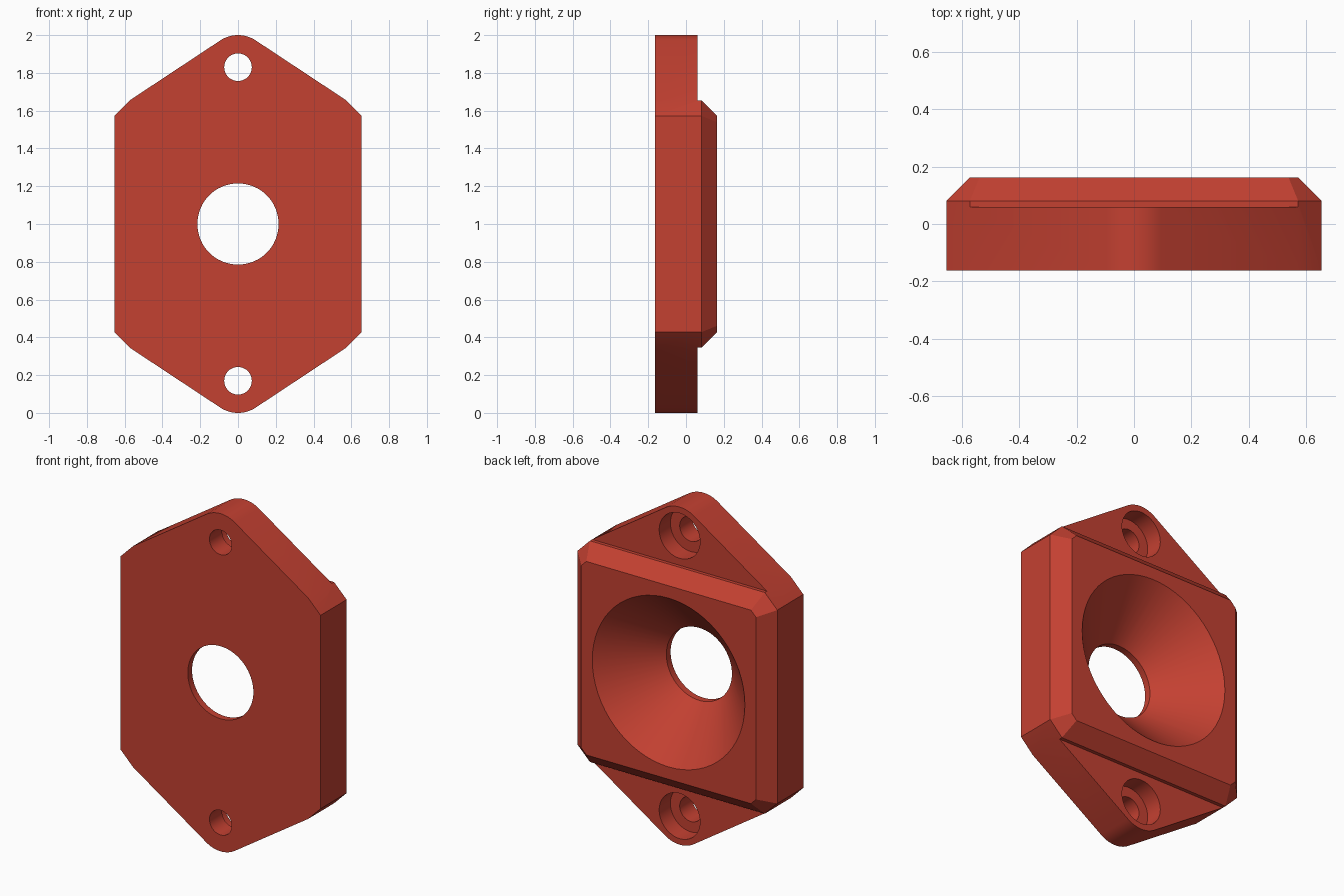
import bpy, bmesh, math

if "Cube" in bpy.data.objects:
    bpy.data.objects.remove(bpy.data.objects["Cube"])

FRONT, BACK, EAR = -0.163, 0.163, 0.06   # depth levels along y
HALF, CH = 0.655, 0.082                  # body half width, chamfer
MID, EAR_Z, EAR_R = 1.0, 0.83, 0.17      # centre height, ear hole offset, ear tip radius

red = bpy.data.materials.new("brick red")
red.diffuse_color = (0.55, 0.052, 0.031, 1)
red.use_nodes = True
red.node_tree.nodes["Principled BSDF"].inputs["Base Color"].default_value = red.diffuse_color


def loft(name, rings):
    """Closed solid through rings of equal length, each (y, [(x, z), ...])."""
    bm = bmesh.new()
    loops = [[bm.verts.new((x, y, z + MID)) for x, z in pts] for y, pts in rings]
    n = len(loops[0])
    for a, b in zip(loops, loops[1:]):
        for i in range(n):
            j = (i + 1) % n
            bm.faces.new((a[i], a[j], b[j], b[i]))
    bm.faces.new(loops[0])
    bm.faces.new(loops[-1])
    bmesh.ops.recalc_face_normals(bm, faces=bm.faces)
    mesh = bpy.data.meshes.new(name)
    bm.to_mesh(mesh)
    bm.free()
    obj = bpy.data.objects.new(name, mesh)
    bpy.context.collection.objects.link(obj)
    mesh.materials.append(red)
    return obj


def circle(r, cz=0, n=64):
    return [(r * math.cos(2 * math.pi * i / n), cz + r * math.sin(2 * math.pi * i / n))
            for i in range(n)]


def octagon(h, c):
    """Square of half width h with corners cut by c."""
    q = [(h, h - c), (h - c, h)]
    return q + [(-x, z) for x, z in q[::-1]] + [(-x, -z) for x, z in q] + \
        [(x, -z) for x, z in q[::-1]]


# Mounting plate: body corners plus two rounded pointed ears
ax, az = HALF - CH, HALF
d = math.hypot(ax, az - EAR_Z)
start = math.atan2(az - EAR_Z, ax) + math.acos(EAR_R / d)   # tangent angle
arc = [start + (math.pi - 2 * start) * i / 16 for i in range(17)]
upper = [(HALF, HALF - CH), (ax, az)]
upper += [(EAR_R * math.cos(a), EAR_Z + EAR_R * math.sin(a)) for a in arc]
upper += [(-ax, az), (-HALF, HALF - CH)]
outline = upper + [(-x, -z) for x, z in upper]
plate = loft("mounting_plate", [(FRONT, outline), (EAR, outline)])

# Raised square body with a chamfered back edge
rim = octagon(HALF, CH)
body = loft("raised_body", [(FRONT, rim), (BACK - CH, rim),
                            (BACK, octagon(HALF - CH, CH * (2 - math.sqrt(2)) * 0.7))])

# Central funnel: short bore opening into a cone
R, R2, LIP = 0.215, 0.5, FRONT + 0.04
funnel = loft("funnel_cutter", [(FRONT - 0.1, circle(R)), (LIP, circle(R)),
                                (BACK, circle(R2)), (BACK + 0.1, circle(R2))])
cutters = [funnel]

# Counterbored screw holes in both ears
for label, s in (("upper", 1), ("lower", -1)):
    z = s * EAR_Z
    floor = EAR - 0.105
    small, big = circle(0.073, z, 48), circle(0.134, z, 48)
    cutters.append(loft(label + "_screw_cutter", [
        (FRONT - 0.1, small), (floor, small), (floor, big), (EAR + 0.2, big)]))


def boolean(target, tool, op):
    m = target.modifiers.new(op.title(), 'BOOLEAN')
    m.operation, m.object, m.solver = op, tool, 'EXACT'
    bpy.context.view_layer.objects.active = target
    bpy.ops.object.modifier_apply(modifier=m.name)
    bpy.data.objects.remove(tool)


boolean(plate, body, 'UNION')
for c in cutters:
    boolean(plate, c, 'DIFFERENCE')

# Merge flat regions and shade the round parts smooth
bm = bmesh.new()
bm.from_mesh(plate.data)
bmesh.ops.remove_doubles(bm, verts=bm.verts, dist=1e-5)
bmesh.ops.dissolve_limit(bm, angle_limit=math.radians(0.5), verts=bm.verts, edges=bm.edges)
bm.to_mesh(plate.data)
bm.free()
plate.name = "funnel_mounting_plate"
plate.select_set(True)
bpy.context.view_layer.objects.active = plate
bpy.ops.object.shade_smooth_by_angle(angle=math.radians(30))
